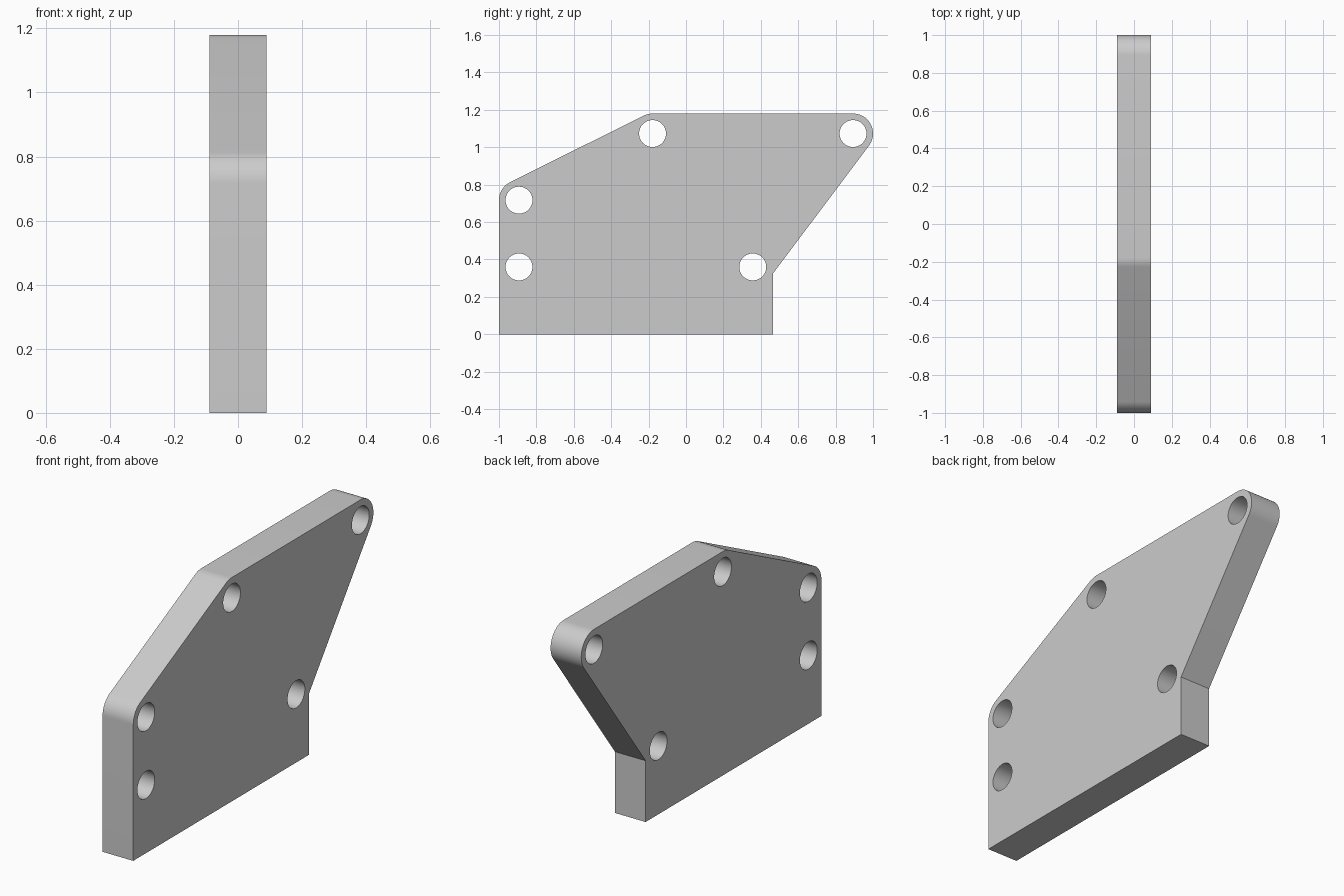
import bpy, bmesh
from math import sin, cos, radians, pi
from mathutils import Matrix

if "Cube" in bpy.data.objects:
    bpy.data.objects.remove(bpy.data.objects["Cube"])

HALF_T = 0.0893      # half plate thickness
R_OUT = 0.107        # rounded corner radius
R_HOLE = 0.072       # bolt hole radius


def arc(c, r, a0, a1, n):
    """Points on an arc in the (y, z) plane, angles in degrees."""
    return [(c[0] + r * cos(radians(a0 + (a1 - a0) * i / n)),
             c[1] + r * sin(radians(a0 + (a1 - a0) * i / n))) for i in range(n + 1)]


# Hole centres (y, z); the outline follows tangents around them
low_left, up_left = (-0.893, 0.36), (-0.893, 0.717)
top_mid, top_right, low_right = (-0.179, 1.073), (0.893, 1.073), (0.357, 0.36)

outline = [(-1, 0), (0.464, 0), (0.464, 0.323)]
outline += arc(top_right, R_OUT, -36.9, 90, 24)
outline += arc(top_mid, R_OUT, 90, 116.57, 6)
outline += arc(up_left, R_OUT, 116.57, 180, 12)

loops = [outline]
for c in (low_left, up_left, top_mid, top_right, low_right):
    loops.append(arc(c, R_HOLE, 0, 360, 48)[:-1])

# Filled, extruded profile with holes
curve = bpy.data.curves.new("plate_profile", 'CURVE')
curve.dimensions = '2D'
curve.fill_mode = 'BOTH'
curve.extrude = HALF_T
for pts in loops:
    s = curve.splines.new('POLY')
    s.points.add(len(pts) - 1)
    for p, (y, z) in zip(s.points, pts):
        p.co = (y, z, 0, 1)
    s.use_cyclic_u = True

plate = bpy.data.objects.new("mounting_plate", curve)
bpy.context.collection.objects.link(plate)
bpy.context.view_layer.objects.active = plate
plate.select_set(True)
bpy.ops.object.convert(target='MESH')
plate = bpy.context.object

# Stand the plate up in the y-z plane and weld the caps to the rim
bm = bmesh.new()
bm.from_mesh(plate.data)
bm.transform(Matrix(((0, 0, 1, 0), (1, 0, 0, 0), (0, 1, 0, 0), (0, 0, 0, 1))))
bmesh.ops.remove_doubles(bm, verts=bm.verts, dist=1e-5)
bmesh.ops.recalc_face_normals(bm, faces=bm.faces)
bm.to_mesh(plate.data)
bm.free()
bpy.ops.object.shade_smooth_by_angle(angle=radians(20))
